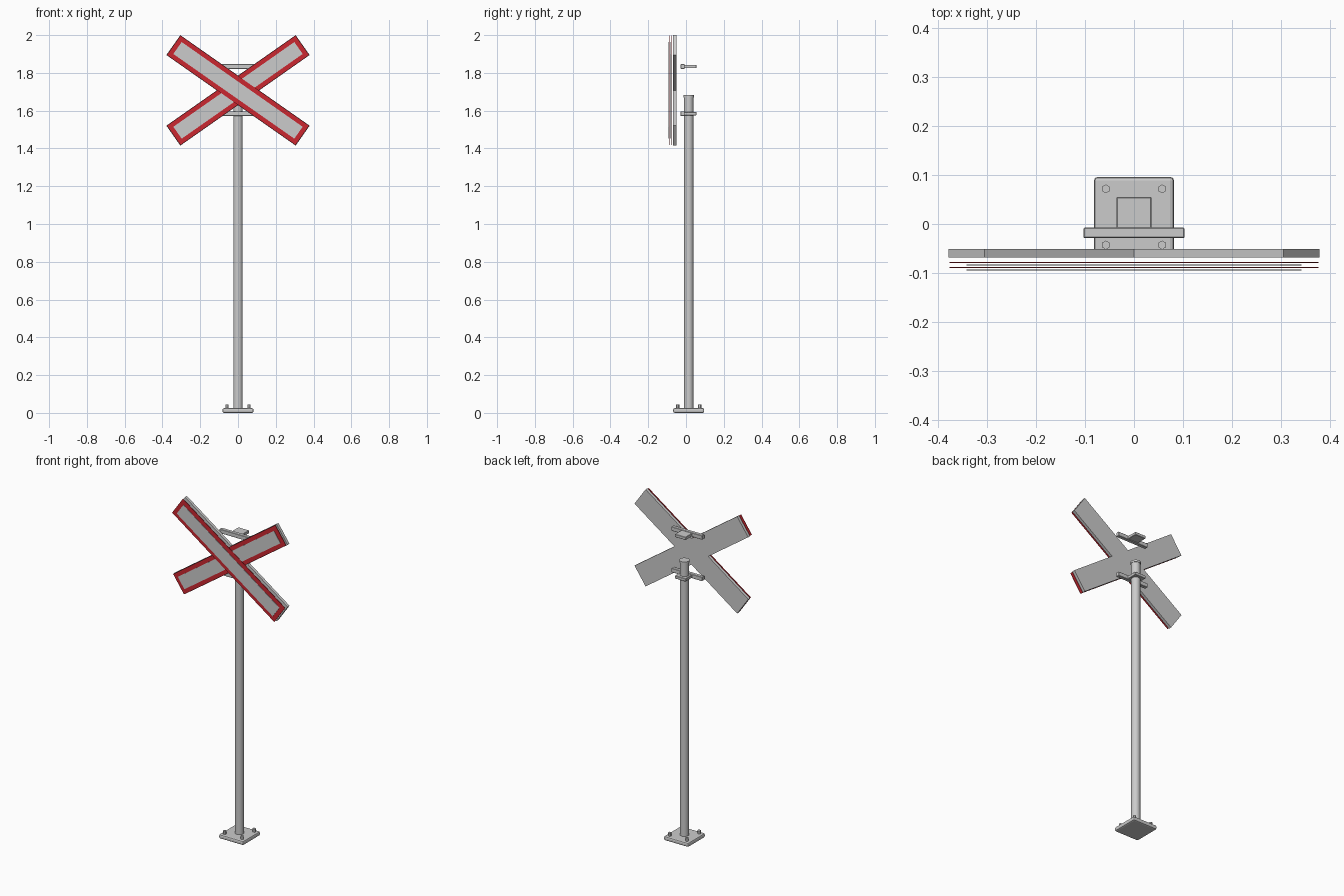
import bpy, bmesh
from math import radians, sin, cos, pi

if "Cube" in bpy.data.objects:
    bpy.data.objects.remove(bpy.data.objects["Cube"])

CY = 0.0145                 # pole axis in y
CZ = 1.7075                 # centre height of the crossed boards
ANG = radians(35)


def material(name, col):
    m = bpy.data.materials.new(name)
    m.diffuse_color = (*col, 1)
    m.use_nodes = True
    m.node_tree.nodes["Principled BSDF"].inputs["Base Color"].default_value = m.diffuse_color
    return m


red = material("red", (0.6, 0.02, 0.03))
white = material("pale_grey", (0.62, 0.62, 0.62))


def box(name, lo, hi, bevel=0.0, segments=2):
    bpy.ops.mesh.primitive_cube_add(size=1, location=[(a + b) / 2 for a, b in zip(lo, hi)])
    o = bpy.context.object
    o.name = name
    o.scale = [b - a for a, b in zip(lo, hi)]
    bpy.ops.object.transform_apply(location=False, rotation=False, scale=True)
    if bevel:
        m = o.modifiers.new("bevel", 'BEVEL')
        m.width, m.segments = bevel, segments
    return o


def cylinder(name, r, x, y, z0, z1, n):
    bpy.ops.mesh.primitive_cylinder_add(vertices=n, radius=r, depth=z1 - z0,
                                        location=(x, y, (z0 + z1) / 2))
    o = bpy.context.object
    o.name = name
    if n > 8:
        bpy.ops.object.shade_smooth_by_angle(angle=radians(40))
    return o


# Base plate with four hex bolts
box("base_plate", (-0.082, CY - 0.082, 0), (0.082, CY + 0.082, 0.025), 0.008)
for sx in (-1, 1):
    for sy in (-1, 1):
        cylinder("base_bolt", 0.009, sx * 0.0575, CY + sy * 0.0575, 0.02, 0.045, 6)

# Pole and its cap
cylinder("pole", 0.025, 0, CY, 0.02, 1.675, 24)
cylinder("pole_cap", 0.028, 0, CY, 1.67, 1.682, 24)

# Two brackets: cross bar plus clamp block
for z in (1.584, 1.834):
    box("bracket_bar", (-0.103, -0.029, z - 0.0125), (0.103, -0.007, z + 0.0125), 0.002, 1)
    box("bracket_block", (-0.036, -0.01, z - 0.009), (0.036, 0.055, z + 0.009), 0.002, 1)

# One-piece backing cross: twelve-point outline, extruded
L, W = 0.418, 0.0645


def arm_end(a):
    return [(L * cos(a) + s * W * -sin(a), L * sin(a) + s * W * cos(a)) for s in (-1, 1)]


outline = []
nx, nz = W / sin(ANG), W / cos(ANG)
for a, notch in ((ANG, (0, nz)), (pi - ANG, (-nx, 0)),
                 (pi + ANG, (0, -nz)), (-ANG, (nx, 0))):
    outline += arm_end(a) + [notch]
bm = bmesh.new()
face = bm.faces.new([bm.verts.new((x, -0.069, CZ + z)) for x, z in outline])
ext = bmesh.ops.extrude_face_region(bm, geom=[face])
bmesh.ops.translate(bm, vec=(0, 0.018, 0),
                    verts=[v for v in ext["geom"] if isinstance(v, bmesh.types.BMVert)])
bmesh.ops.recalc_face_normals(bm, faces=bm.faces)
mesh = bpy.data.meshes.new("backing_cross")
bm.to_mesh(mesh)
bm.free()
bpy.context.collection.objects.link(bpy.data.objects.new("backing_cross", mesh))


# Thin sign panels, layered forward: red border then pale centre for each board
def panel(name, hl, hw, y, ang, mat):
    o = box(name, (-hl, y - 0.001, CZ - hw), (hl, y + 0.001, CZ + hw))
    o.rotation_euler = (0, ang, 0)
    o.data.materials.append(mat)


for tag, ang, y in (("rear", -ANG, -0.079), ("front", ANG, -0.089)):
    panel(tag + "_board_border", 0.416, 0.063, y, ang, red)
    panel(tag + "_board_face", 0.391, 0.0385, y - 0.005, ang, white)
